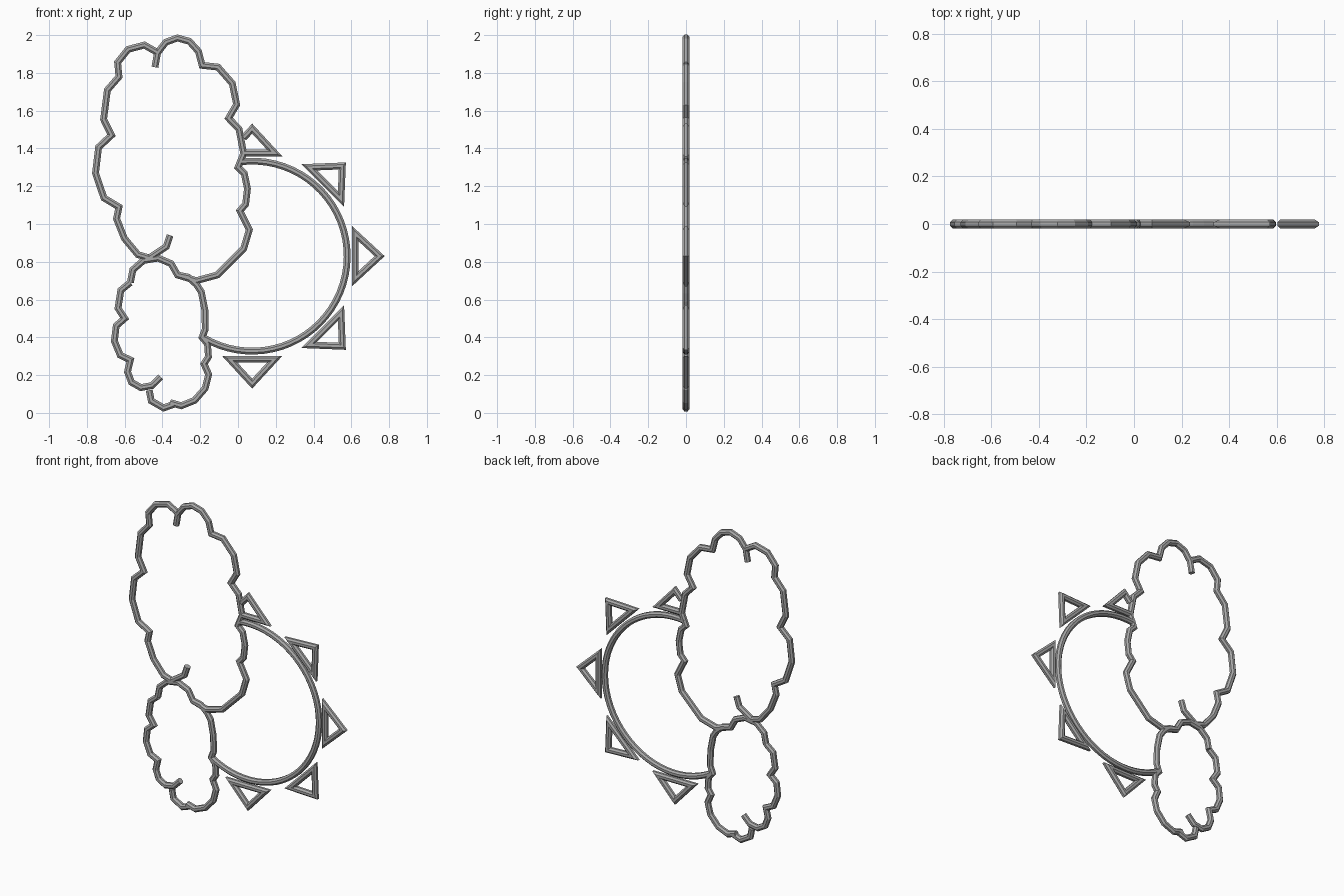
import bpy, bmesh, math
from mathutils import Vector

cube = bpy.data.objects.get("Cube")
if cube:
    bpy.data.objects.remove(cube, do_unlink=True)

UNIT = 0.01        # layout is drawn in hundredths
RADIUS = 0.0195    # tube thickness
SIDES = 8

# Single grey metal colour
grey = bpy.data.materials.new("grey_metal")
grey.use_nodes = True
colour = (0.4, 0.4, 0.4, 1)
grey.diffuse_color = colour
grey.node_tree.nodes["Principled BSDF"].inputs["Base Color"].default_value = colour


def left_normal(d):
    return Vector((-d.y, d.x))


def tube(name, points, closed=False):
    """Sweep a round tube along a flat path with mitred corners."""
    pts = [Vector(p) * UNIT for p in points]
    count = len(pts)
    bm = bmesh.new()
    rings = []
    for i, p in enumerate(pts):
        before = (p - pts[i - 1]).normalized() if closed or i > 0 else None
        after = (pts[(i + 1) % count] - p).normalized() if closed or i < count - 1 else None
        n_in = left_normal(before or after)
        n_out = left_normal(after or before)
        mitre = (n_in + n_out).normalized()
        mitre *= min(1 / max(mitre.dot(n_in), 0.1), 2.5)
        ring = []
        for k in range(SIDES):
            a = math.tau * (k + 0.5) / SIDES
            q = p + mitre * RADIUS * math.cos(a)
            ring.append(bm.verts.new((q.x, RADIUS * math.sin(a), q.y)))
        rings.append(ring)
    for i in range(count if closed else count - 1):
        r, s = rings[i], rings[(i + 1) % count]
        for k in range(SIDES):
            m = (k + 1) % SIDES
            bm.faces.new((r[k], r[m], s[m], s[k]))
    if not closed:
        bm.faces.new(rings[0])
        bm.faces.new(rings[-1])
    bmesh.ops.recalc_face_normals(bm, faces=bm.faces)
    mesh = bpy.data.meshes.new(name)
    bm.to_mesh(mesh)
    bm.free()
    mesh.materials.append(grey)
    obj = bpy.data.objects.new(name, mesh)
    bpy.context.collection.objects.link(obj)
    return obj


def scallops(start, *lobes):
    """Chain of lobes: each is end x, end z, and optionally bulge and segments."""
    path = [Vector(start)]
    for x, z, *shape in lobes:
        a, b = path[-1].copy(), Vector((x, z))
        bulge, segments = shape or (0, 1)
        side = left_normal((b - a).normalized())
        for i in range(1, segments + 1):
            t = math.pi * i / segments
            path.append(a.lerp(b, (1 - math.cos(t)) / 2) + side * bulge * math.sin(t))
    return path


# Large cloud: right outline, then left outline ending in a hook
tube("large_cloud_right", scallops(
    (-44, 183), (-19, 184, 15, 6), (-5, 156, 10, 4), (0, 130, 5, 3),
    (1, 107, 4.5, 4), (6, 97), (3, 87), (-11, 73), (-22, 70), (-32, 73)))
tube("large_cloud_left", scallops(
    (-43, 191), (-63, 178, -9.5, 4), (-67, 147, -6, 3), (-63, 109, -10.5, 4),
    (-47, 82, -6, 4), (-38, 88), (-36, 94)))

# Small cloud: right outline, left outline with hook, bottom lobe
tube("small_cloud_right", scallops(
    (-57, 69), (-32, 73, 11, 5), (-22, 68, 1.5, 2), (-19, 40, 3, 4),
    (-18, 26, 3, 3), (-36, 5.5, 9.5, 5)))
tube("small_cloud_left", scallops(
    (-57, 69), (-60, 50, -5, 3), (-57, 28, -7, 4), (-41, 19, -10.5, 5)))
tube("small_cloud_bottom", scallops((-47, 12), (-34, 4.5, -5, 3)))

# Sun disc outline, open where the clouds cover it
centre = Vector((7.5, 83))


def polar(angle, out, across=0):
    d = Vector((math.cos(angle), math.sin(angle)))
    return centre + d * out + left_normal(d) * across


STEPS = 40
first, last = math.radians(98), math.radians(-121)
tube("sun_outline", [polar(first + (last - first) * i / STEPS, 50.3)
                     for i in range(STEPS + 1)])

# Sun rays: triangles around the disc, the top one cut off by the cloud
BASE, TIP, HALF = 54.6, 67.5, 11.9
for name, degrees in (("upper", 45), ("middle", 0), ("lower", -45), ("bottom", -90)):
    a = math.radians(degrees)
    tube("sun_ray_" + name,
         [polar(a, BASE, HALF), polar(a, BASE, -HALF), polar(a, TIP)], closed=True)
up = math.pi / 2
tube("sun_ray_top", [polar(up, BASE, 4.5), polar(up, BASE, -HALF),
                     polar(up, TIP), polar(up, 62.6, 4.5)])
